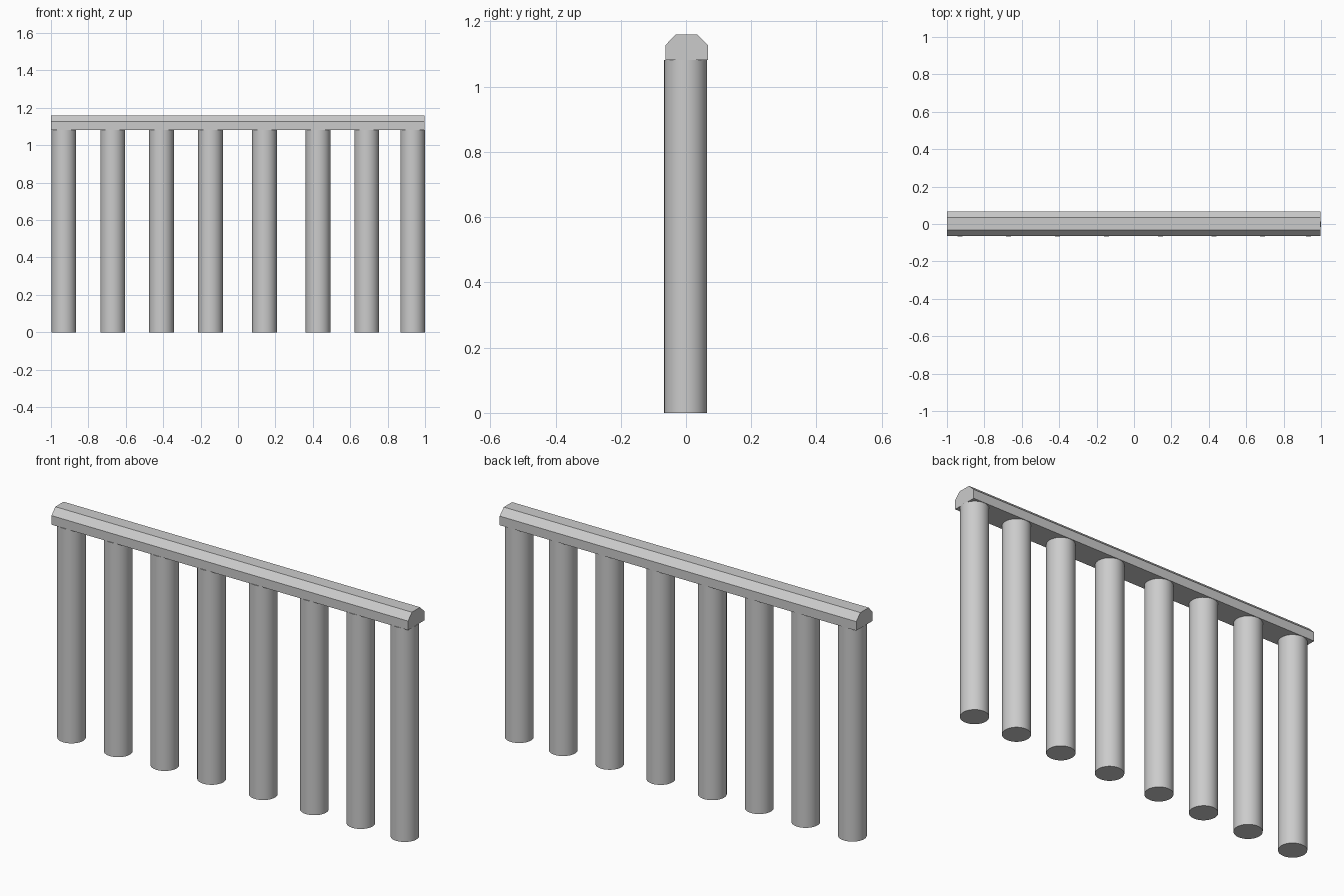
import bpy, bmesh

if "Cube" in bpy.data.objects:
    bpy.data.objects.remove(bpy.data.objects["Cube"])

# Round posts, slightly uneven spacing
POST_R, POST_H = 0.066, 1.082
for i, x in enumerate([-0.931, -0.67, -0.409, -0.147, 0.142, 0.428, 0.688, 0.934]):
    bpy.ops.mesh.primitive_cylinder_add(vertices=32, radius=POST_R, depth=POST_H,
                                        location=(x, -0.001, POST_H / 2))
    post = bpy.context.object
    post.name = f"post_{i + 1}"
    bpy.ops.object.shade_smooth_by_angle()

# Top rail: chamfered profile extruded along x
profile = [(-0.063, 1.081), (0.067, 1.081), (0.067, 1.127),
           (0.034, 1.16), (-0.032, 1.16), (-0.063, 1.127)]
bm = bmesh.new()
face = bm.faces.new([bm.verts.new((-1.0, y, z)) for y, z in profile])
ext = bmesh.ops.extrude_face_region(bm, geom=[face], use_keep_orig=True)
moved = [g for g in ext["geom"] if isinstance(g, bmesh.types.BMVert)]
bmesh.ops.translate(bm, verts=moved, vec=(1.996, 0, 0))
bmesh.ops.recalc_face_normals(bm, faces=bm.faces)
mesh = bpy.data.meshes.new("top_rail")
bm.to_mesh(mesh)
bm.free()
bpy.context.collection.objects.link(bpy.data.objects.new("top_rail", mesh))
